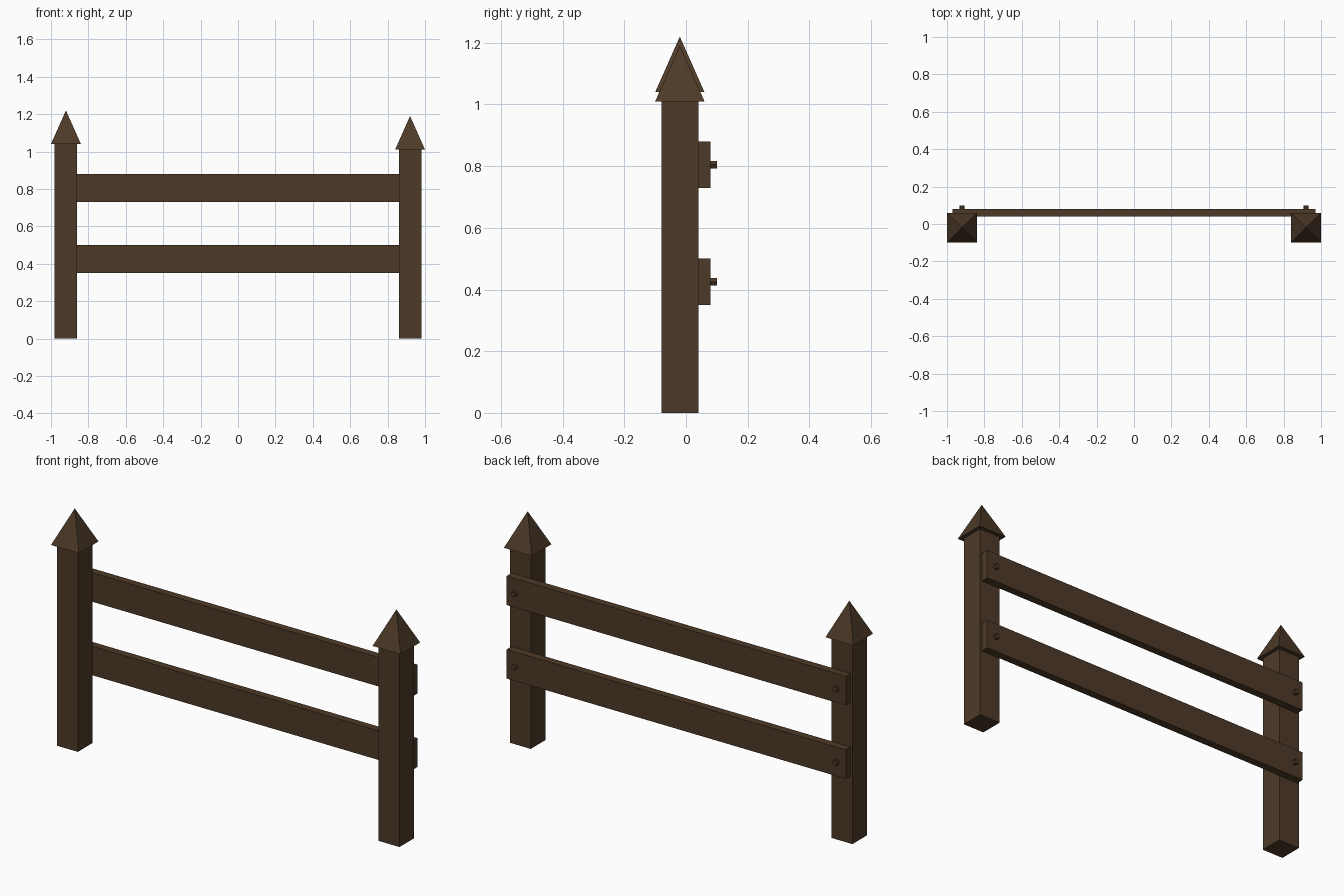
import bpy
import math

cube = bpy.data.objects.get("Cube")
if cube:
    bpy.data.objects.remove(cube, do_unlink=True)

wood = bpy.data.materials.new("dark_brown_wood")
color = (0.075, 0.042, 0.021, 1)
wood.use_nodes = True
wood.diffuse_color = color
wood.node_tree.nodes["Principled BSDF"].inputs["Base Color"].default_value = color


def finish(name):
    ob = bpy.context.object
    ob.name = name
    ob.data.materials.append(wood)
    bpy.ops.object.transform_apply(location=False, rotation=True, scale=True)
    return ob


def box(name, center, size):
    bpy.ops.mesh.primitive_cube_add(size=1, location=center)
    bpy.context.object.scale = size
    return finish(name)


post_x, post_y, post_w = 0.92, -0.02, 0.12
cap_w, cap_h = 0.16, 0.18

# Square posts of slightly different height, each with an overhanging pyramid cap
for side, x, height in (("right", -post_x, 1.04), ("left", post_x, 1.01)):
    box(side + "_post", (x, post_y, height / 2), (post_w, post_w, height))
    bpy.ops.mesh.primitive_cone_add(
        vertices=4, radius1=cap_w / math.sqrt(2), radius2=0, depth=cap_h,
        location=(x, post_y, height + cap_h / 2), rotation=(0, 0, math.pi / 4))
    finish(side + "_post_cap")

# Two rails on the back of the posts, with a hexagonal bolt at each end
for level, z in (("lower", 0.425), ("upper", 0.805)):
    box(level + "_rail", (0, 0.06, z), (1.94, 0.04, 0.15))
    for side, x in (("right", -post_x), ("left", post_x)):
        bpy.ops.mesh.primitive_cylinder_add(
            vertices=6, radius=0.014, depth=0.03, location=(x, 0.085, z),
            rotation=(math.pi / 2, 0, 0))
        bolt = finish(f"{level}_{side}_bolt")
        bolt.rotation_euler.y = math.pi / 6
